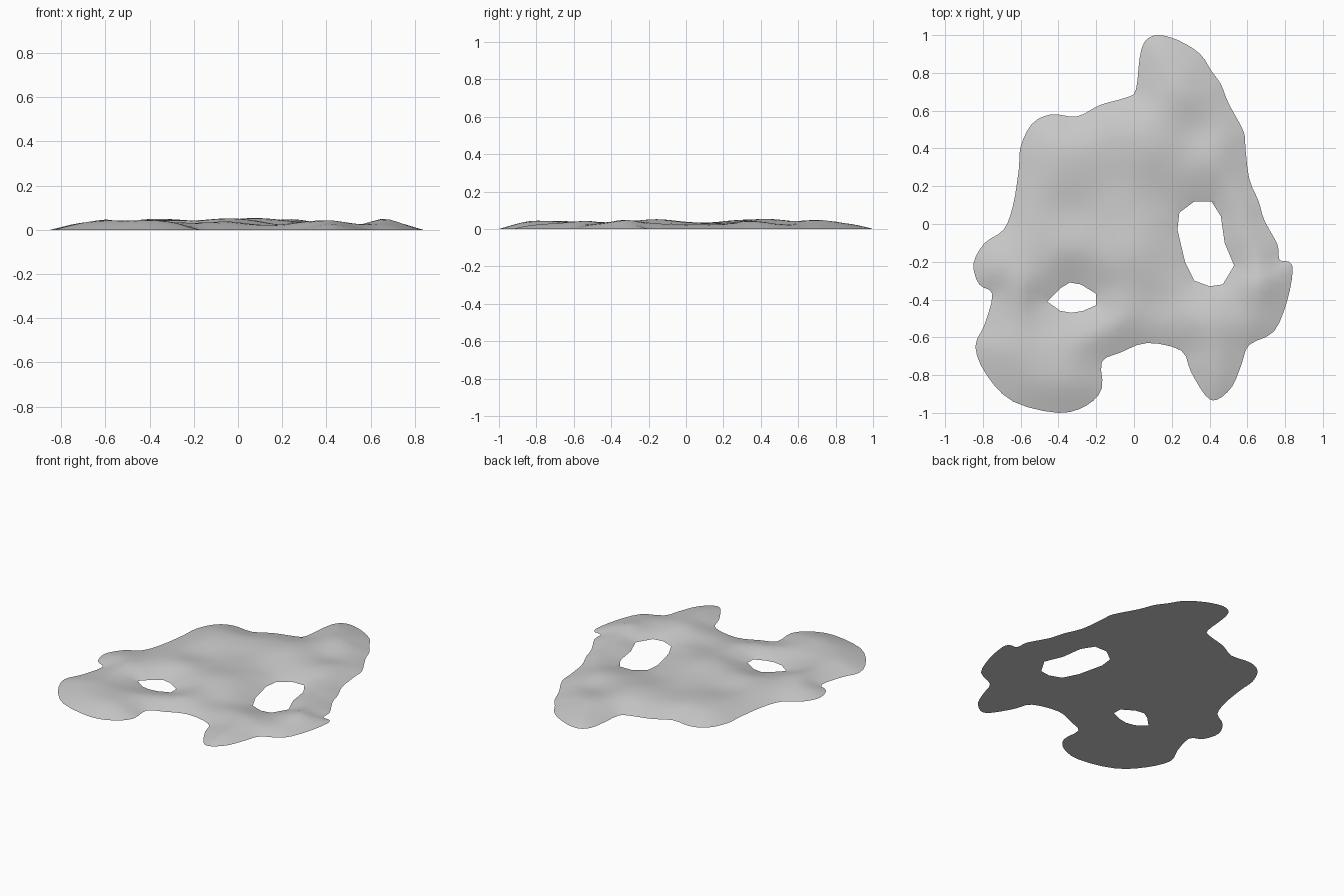
import bpy
import bmesh
import math
from mathutils import Vector
from mathutils.kdtree import KDTree

CELL = 0.04        # spacing of the surface grid
SHORE = 0.2        # width of the sloping rim
BASE = 0.034       # height reached inside the rim

# Outer rim, in hundredths, clockwise from the tip
RIM = [(13, 100), (24, 97), (35, 90), (41, 81), (46, 74), (50, 64), (58, 49), (59, 40),
       (61, 24), (66, 12), (69, 2), (76, -11), (77, -19), (82, -20), (84, -25), (81, -41),
       (74, -57), (61, -64), (57, -74), (52, -86), (44, -93), (38, -91), (30, -78),
       (25, -67), (7, -63), (-7, -68), (-17, -73), (-17, -87), (-25, -96), (-40, -100),
       (-64, -94), (-78, -80), (-84, -65), (-79, -53), (-75, -37), (-82, -32), (-85, -21),
       (-79, -10), (-69, -3), (-64, 10), (-61, 29), (-60, 41), (-54, 53), (-44, 58),
       (-30, 57), (-18, 63), (-4, 67), (1, 71), (3, 88), (6, 97)]

# Two openings
LARGE_HOLE = [(24, 6), (32, 12), (41, 12), (46, 4), (48, -10), (53, -22),
              (47, -32), (40, -33), (32, -30), (27, -20), (23, -3)]
SMALL_HOLE = [(-46, -41), (-39, -34), (-34, -31), (-28, -32), (-20, -37),
              (-20, -43), (-27, -46), (-33, -47), (-39, -46)]

# Soft mounds and hollows: x, y, radius in hundredths, height in thousandths
SWELLS = [(-36, 33, 18, 16), (8, 42, 16, 20), (24, 70, 12, 14), (-4, -16, 14, 18),
          (-34, -10, 14, 14), (66, -30, 11, 20), (-40, -80, 17, 10), (-62, -33, 11, 16),
          (40, -52, 12, 10), (-60, -65, 12, 8), (-10, -50, 12, 8), (42, 36, 10, 10),
          (-32, 5, 13, -11), (14, -42, 12, -14), (14, 14, 13, -12), (34, 50, 10, -12),
          (-12, 22, 10, -5), (54, -45, 9, -12), (-50, -54, 10, -10)]


def smooth_loop(points, steps):
    """Closed spline through the points; one step keeps straight sides."""
    pts = [Vector((x, y, 0)) / 100 for x, y in points]
    n = len(pts)
    out = []
    for i in range(n):
        a, b, c, d = (pts[(i + k) % n] for k in (-1, 0, 1, 2))
        for s in range(steps):
            t = s / steps
            out.append(b + (c - a) * t / 2
                       + (a - b * 2.5 + c * 2 - d / 2) * t * t
                       + ((b - c) * 3 + d - a) * t ** 3 / 2)
    return out


def add_loop(bm, points):
    verts = [bm.verts.new(p) for p in points]
    return [bm.edges.new((v, verts[i - 1])) for i, v in enumerate(verts)]


def slice_grid(bm, axis, limit):
    """Cut the sheet along evenly spaced lines."""
    normal = Vector((1, 0, 0)) if axis == 0 else Vector((0, 1, 0))
    count = int(limit / CELL)
    for i in range(-count, count + 1):
        bmesh.ops.bisect_plane(bm, geom=bm.verts[:] + bm.edges[:] + bm.faces[:],
                               plane_co=normal * (i * CELL + 0.003), plane_no=normal,
                               dist=1e-5)


def is_slanted(edge):
    delta = edge.verts[0].co - edge.verts[1].co
    return min(abs(delta.x), abs(delta.y)) > 1e-4


def surface_height(co, rim_distance):
    t = min(rim_distance / SHORE, 1)
    rise = math.sin(t * math.pi / 2)
    z = BASE
    for x, y, radius, height in SWELLS:
        d2 = (co.x - x / 100) ** 2 + (co.y - y / 100) ** 2
        z += height / 1000 * math.exp(-d2 / (radius / 100) ** 2)
    return max(z, 0.006) * rise


cube = bpy.data.objects.get("Cube")
if cube:
    bpy.data.objects.remove(cube, do_unlink=True)

# Flat sheet with two openings, gridded
bm = bmesh.new()
edges = add_loop(bm, smooth_loop(RIM, 3))
edges += add_loop(bm, smooth_loop(LARGE_HOLE, 1))
edges += add_loop(bm, smooth_loop(SMALL_HOLE, 1))
bmesh.ops.triangle_fill(bm, edges=edges, use_beauty=True, normal=(0, 0, 1))
slice_grid(bm, 0, 0.9)
slice_grid(bm, 1, 1.0)
bmesh.ops.dissolve_edges(bm, edges=[e for e in bm.edges if not e.is_boundary and is_slanted(e)],
                         use_verts=False)
bmesh.ops.dissolve_verts(bm, verts=[v for v in bm.verts
                                    if not v.is_boundary and len(v.link_edges) == 2])
bmesh.ops.triangulate(bm, faces=[f for f in bm.faces if len(f.verts) > 4])
for face in bm.faces:
    if face.normal.z < 0:
        face.normal_flip()

# Rim samples for measuring the distance to the nearest edge
samples = [e.verts[0].co.lerp(e.verts[1].co, k / 4)
           for e in bm.edges if e.is_boundary for k in range(4)]
tree = KDTree(len(samples))
for i, co in enumerate(samples):
    tree.insert(co, i)
tree.balance()

# Flat underside, then raise the upper surface
rim = [v for v in bm.verts if v.is_boundary]
upper = [v for v in bm.verts if not v.is_boundary]
copy = bmesh.ops.duplicate(bm, geom=bm.verts[:] + bm.edges[:] + bm.faces[:])["geom"]
bmesh.ops.reverse_faces(bm, faces=[g for g in copy if isinstance(g, bmesh.types.BMFace)])
for v in upper:
    v.co.z = surface_height(v.co, tree.find(v.co)[2])
under_rim = [g for g in copy if isinstance(g, bmesh.types.BMVert) and g.is_boundary]
bmesh.ops.remove_doubles(bm, verts=rim + under_rim, dist=1e-5)

mesh = bpy.data.meshes.new("ground_patch")
bm.to_mesh(mesh)
bm.free()
patch = bpy.data.objects.new("ground_patch", mesh)
bpy.context.collection.objects.link(patch)

# Plain light grey
grey = bpy.data.materials.new("light_grey")
grey.use_nodes = True
color = (0.6, 0.6, 0.6, 1)
grey.diffuse_color = color
grey.node_tree.nodes["Principled BSDF"].inputs["Base Color"].default_value = color
mesh.materials.append(grey)

bpy.ops.object.select_all(action="DESELECT")
patch.select_set(True)
bpy.context.view_layer.objects.active = patch
bpy.ops.object.shade_smooth_by_angle(angle=math.radians(40))
